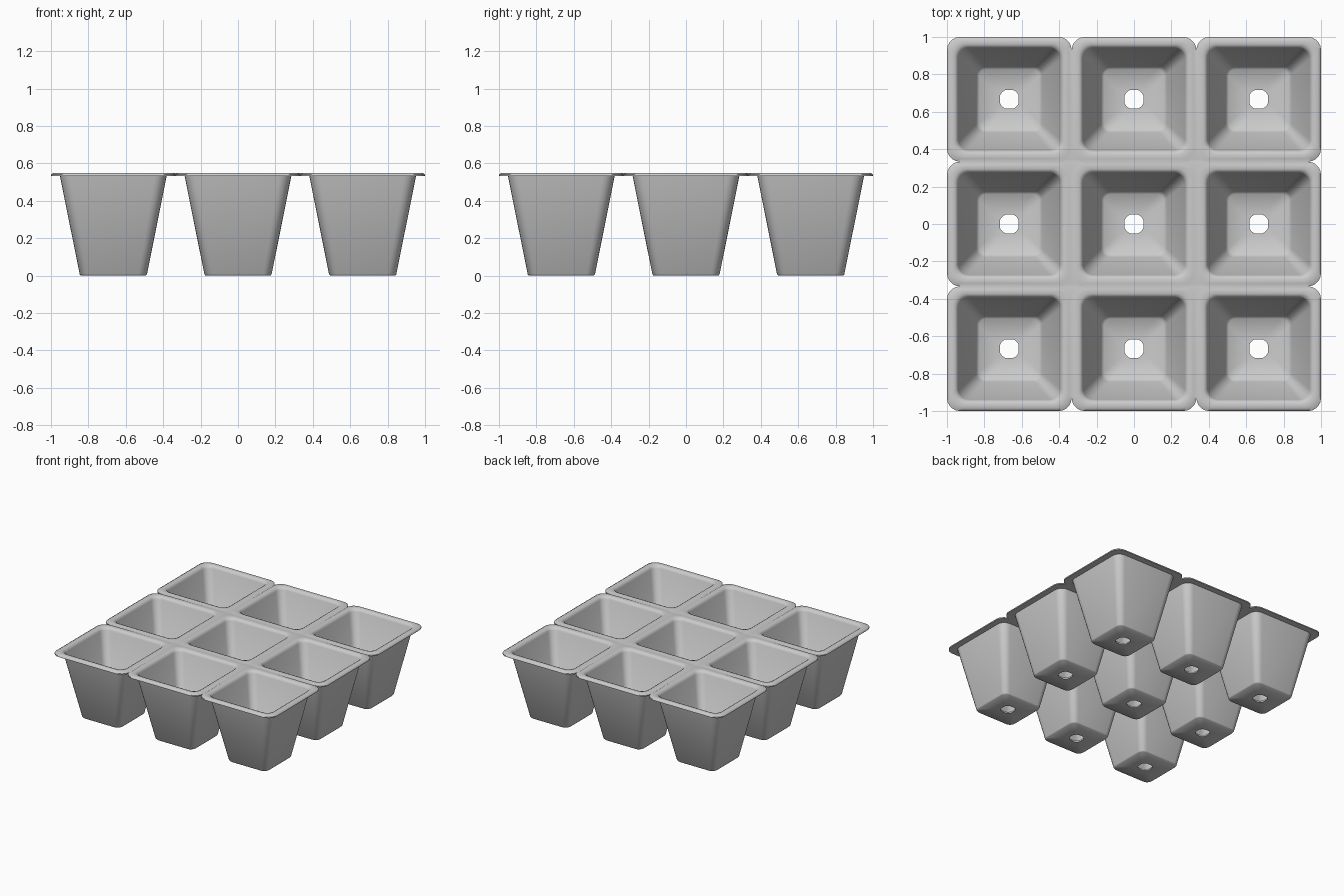
import bpy, bmesh, math

if "Cube" in bpy.data.objects:
    bpy.data.objects.remove(bpy.data.objects["Cube"])

PITCH = 2 / 3
SEG = 5          # segments per rounded corner
TOP = 0.55


def rounded_square(half, r):
    """Points of a rounded square, counter-clockwise."""
    pts = []
    for q in range(4):
        a0 = q * math.pi / 2
        sx = (1, -1, -1, 1)[q]
        sy = (1, 1, -1, -1)[q]
        for i in range(SEG + 1):
            a = a0 + i / SEG * math.pi / 2
            pts.append((sx * (half - r) + r * math.cos(a),
                        sy * (half - r) + r * math.sin(a)))
    return pts


def hole_ring(r):
    """Drain hole points, matched in number to the rounded square."""
    pts = []
    for x, y in rounded_square(1, 0.6):
        d = math.hypot(x, y)
        pts.append((r * x / d, r * y / d))
    return pts


def add_cell(bm, cx, cy):
    def ring(pts, z):
        return [bm.verts.new((cx + x, cy + y, z)) for x, y in pts]

    rim = rounded_square(PITCH / 2, 0.07)
    # rim edge rolls down only along the outside of the tray
    rim_top = []
    for x, y in rim:
        m = max(abs(cx + x), abs(cy + y))
        rim_top.append(bm.verts.new((cx + x, cy + y, TOP - (0.009 if m > 0.92 else 0.003))))

    loops = [
        rim_top,
        ring(rounded_square(0.318, 0.066), TOP),
        ring(rounded_square(0.294, 0.062), TOP),
        ring(rounded_square(0.281, 0.060), TOP - 0.006),
        ring(rounded_square(0.273, 0.058), TOP - 0.022),
        ring(rounded_square(0.176, 0.042), 0.032),   # inner wall
        ring(rounded_square(0.160, 0.038), 0.016),   # inner floor
        ring(hole_ring(0.054), 0.012),
        ring(hole_ring(0.054), 0.0),                 # drain hole
        ring(rounded_square(0.174, 0.044), 0.0),     # underside
        ring(rounded_square(0.180, 0.046), 0.008),
        ring(rounded_square(0.285, 0.064), TOP - 0.018),  # outer wall
        ring(rim, TOP - 0.018),
    ]
    n = len(rim)
    for a, b in zip(loops, loops[1:]):
        for i in range(n):
            j = (i + 1) % n
            bm.faces.new((a[i], a[j], b[j], b[i]))
    # rim side, left out where cells join
    a, b = loops[-1], loops[0]
    for i in range(n):
        j = (i + 1) % n
        mid = (a[i].co + a[j].co) / 2
        if max(abs(mid.x), abs(mid.y)) > 0.9:
            bm.faces.new((a[i], a[j], b[j], b[i]))


bm = bmesh.new()
for ix in (-1, 0, 1):
    for iy in (-1, 0, 1):
        add_cell(bm, ix * PITCH, iy * PITCH)

# weld the cells and fill the star-shaped gaps at the four inner junctions
bmesh.ops.remove_doubles(bm, verts=bm.verts[:], dist=0.0005)
open_edges = [e for e in bm.edges if e.is_boundary]
bmesh.ops.holes_fill(bm, edges=open_edges, sides=0)
bmesh.ops.recalc_face_normals(bm, faces=bm.faces[:])

mesh = bpy.data.meshes.new("seedling_tray")
bm.to_mesh(mesh)
bm.free()
tray = bpy.data.objects.new("seedling_tray", mesh)
bpy.context.collection.objects.link(tray)
bpy.context.view_layer.objects.active = tray
tray.select_set(True)
bpy.ops.object.shade_smooth_by_angle(angle=math.radians(60))
